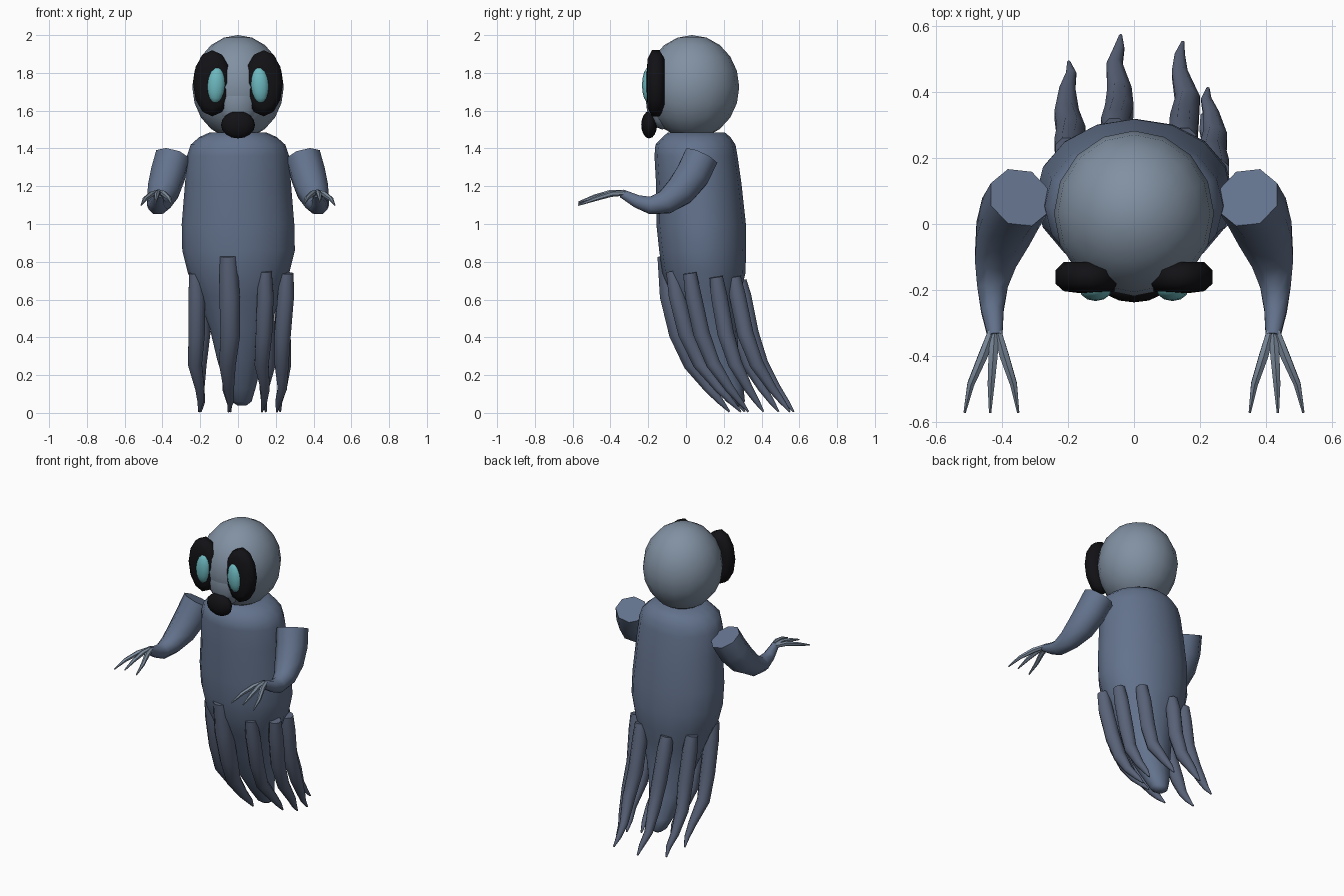
import bpy, bmesh, math
from mathutils import Vector, Matrix

if "Cube" in bpy.data.objects:
    bpy.data.objects.remove(bpy.data.objects["Cube"])


def material(name, rgb):
    m = bpy.data.materials.new(name)
    m.diffuse_color = (*rgb, 1)
    m.use_nodes = True
    m.node_tree.nodes["Principled BSDF"].inputs["Base Color"].default_value = m.diffuse_color
    return m


HEAD = material("pale_slate", (0.22, 0.28, 0.36))
BODY = material("slate", (0.125, 0.17, 0.265))
DARK = material("dark_slate", (0.10, 0.125, 0.19))
BLACK = material("black", (0.006, 0.006, 0.008))
TEAL = material("teal", (0.15, 0.48, 0.52))


def finish(name, bm, mat, angle=50):
    bmesh.ops.recalc_face_normals(bm, faces=bm.faces)
    me = bpy.data.meshes.new(name)
    bm.to_mesh(me)
    bm.free()
    ob = bpy.data.objects.new(name, me)
    bpy.context.collection.objects.link(ob)
    me.materials.append(mat)
    bpy.ops.object.select_all(action='DESELECT')
    ob.select_set(True)
    bpy.context.view_layer.objects.active = ob
    bpy.ops.object.shade_smooth_by_angle(angle=math.radians(angle))
    return ob


def skin(name, rings, mat, angle=50):
    """Bridge a list of equal-length point rings and cap both ends."""
    bm = bmesh.new()
    rows = [[bm.verts.new(p) for p in ring] for ring in rings]
    n = len(rows[0])
    for a, b in zip(rows, rows[1:]):
        for i in range(n):
            j = (i + 1) % n
            bm.faces.new((a[i], a[j], b[j], b[i]))
    bm.faces.new(rows[0])
    bm.faces.new(rows[-1])
    return finish(name, bm, mat, angle)


def tube(name, path, mat, sides=8):
    """Tapered tube along points (x, y, z, radius)."""
    pts = [Vector(p[:3]) for p in path]
    rings = []
    for k, c in enumerate(pts):
        t = (pts[min(k + 1, len(pts) - 1)] - pts[max(k - 1, 0)]).normalized()
        u = (Vector((1, 0, 0)) - t * t.x).normalized()
        v = t.cross(u)
        rings.append([c + path[k][3] * (u * math.cos(a) + v * math.sin(a))
                      for a in (2 * math.pi * (i + 0.5) / sides for i in range(sides))])
    return skin(name, rings, mat)


def ball(name, centre, radii, mat, seg=12, rows=8, tilt=0):
    bm = bmesh.new()
    bmesh.ops.create_uvsphere(bm, u_segments=seg, v_segments=rows, radius=1)
    bm.transform(Matrix.Translation(centre) @ Matrix.Rotation(tilt, 4, 'Y')
                 @ Matrix.Diagonal((*radii, 1)))
    return finish(name, bm, mat, 60)


# Head, muzzle and mouth
ball("head", (0, 0.032, 1.725), (0.242, 0.25, 0.275), HEAD, 16, 10)
ball("muzzle", (0, -0.125, 1.66), (0.115, 0.088, 0.16), HEAD)
ball("mouth", (0, -0.195, 1.525), (0.09, 0.042, 0.072), BLACK)

# Body: rows of z, centre x, centre y, half width, half depth
profile = [(1.485, 0, .055, .15, .15), (1.46, 0, .055, .205, .18),
           (1.42, 0, .05, .25, .212), (1.36, 0, .053, .27, .22),
           (1.22, 0, .067, .28, .226),
           (1.00, 0, .08, .298, .237), (.86, .003, .088, .298, .23),
           (.74, .003, .095, .268, .22), (.62, .005, .105, .22, .18),
           (.45, .01, .135, .16, .135), (.28, .01, .175, .12, .105),
           (.13, .015, .235, .078, .07), (.06, .02, .262, .052, .05),
           (.04, .02, .268, .025, .025)]
N = 16
skin("body", [[(cx + rx * math.cos(2 * math.pi * i / N),
                cy + ry * math.sin(2 * math.pi * i / N), z) for i in range(N)]
              for z, cx, cy, rx, ry in profile], BODY, 60)

# Trailing tentacles: root x, y, z and tip x, y
roots = [(-.05, -.105, .83, -.05, .23), (.135, -.07, .75, .135, .29),
         (.25, .02, .74, .215, .33), (.25, .16, .72, .225, .41),
         (.16, .255, .72, .14, .55), (-.05, .285, .70, -.05, .57),
         (-.20, .225, .72, -.20, .49), (-.23, .03, .74, -.20, .31)]
levels = [(None, 0, .038), (.62, .06, .047), (.42, .2, .047),
          (.26, .4, .04), (.13, .68, .026), (.06, .86, .017), (.006, 1, .005)]
for k, (x, y, z0, tx, ty) in enumerate(roots):
    grow = 0.012 if k == 0 else 0
    path = [(x + (tx - x) * f + 0.01 * math.sin(3 * math.pi * f + k),
             y + (ty - y) * f, z or z0, r + grow * (1 - f)) for z, f, r in levels]
    tube("tentacle_%d" % (k + 1), path, DARK)

# Mirrored parts: arms, fingers, eye patches and eyes
arm = [(.345, .08, 1.355, .098), (.372, .035, 1.26, .097),
       (.397, -.03, 1.175, .088), (.419, -.11, 1.115, .068),
       (.428, -.19, 1.098, .05), (.428, -.26, 1.12, .037),
       (.42, -.34, 1.162, .024)]
for side, s in (("left", -1), ("right", 1)):
    tube(side + "_arm", [(s * x, y, z, r) for x, y, z, r in arm], BODY)
    for k, (dx, dz) in enumerate(((-.07, -.005), (.015, .005), (.092, -.01))):
        finger = [(s * (.42 + dx * f), -.325 - .245 * g, h + dz * f, r)
                  for f, g, h, r in ((.1, 0, 1.165, .014), (.4, .3, 1.163, .016),
                                     (.8, .65, 1.14, .012), (1, 1, 1.11, .004))]
        tube("%s_finger_%d" % (side, k + 1), finger, HEAD, 6)
    # flat oval patch with rounded rim
    rim = [(-.115, .75), (-.14, 1), (-.18, 1), (-.203, .75), (-.208, .35)]
    skin(side + "_eye_patch",
         [[(s * (.136 + .102 * q * math.cos(a)), y, 1.745 + .175 * q * math.sin(a))
           for a in (2 * math.pi * i / 12 for i in range(12))] for y, q in rim],
         BLACK, 60)
    ball(side + "_eye", (s * .116, -.195, 1.735), (.05, .038, .097), TEAL,
         tilt=s * -0.06)
